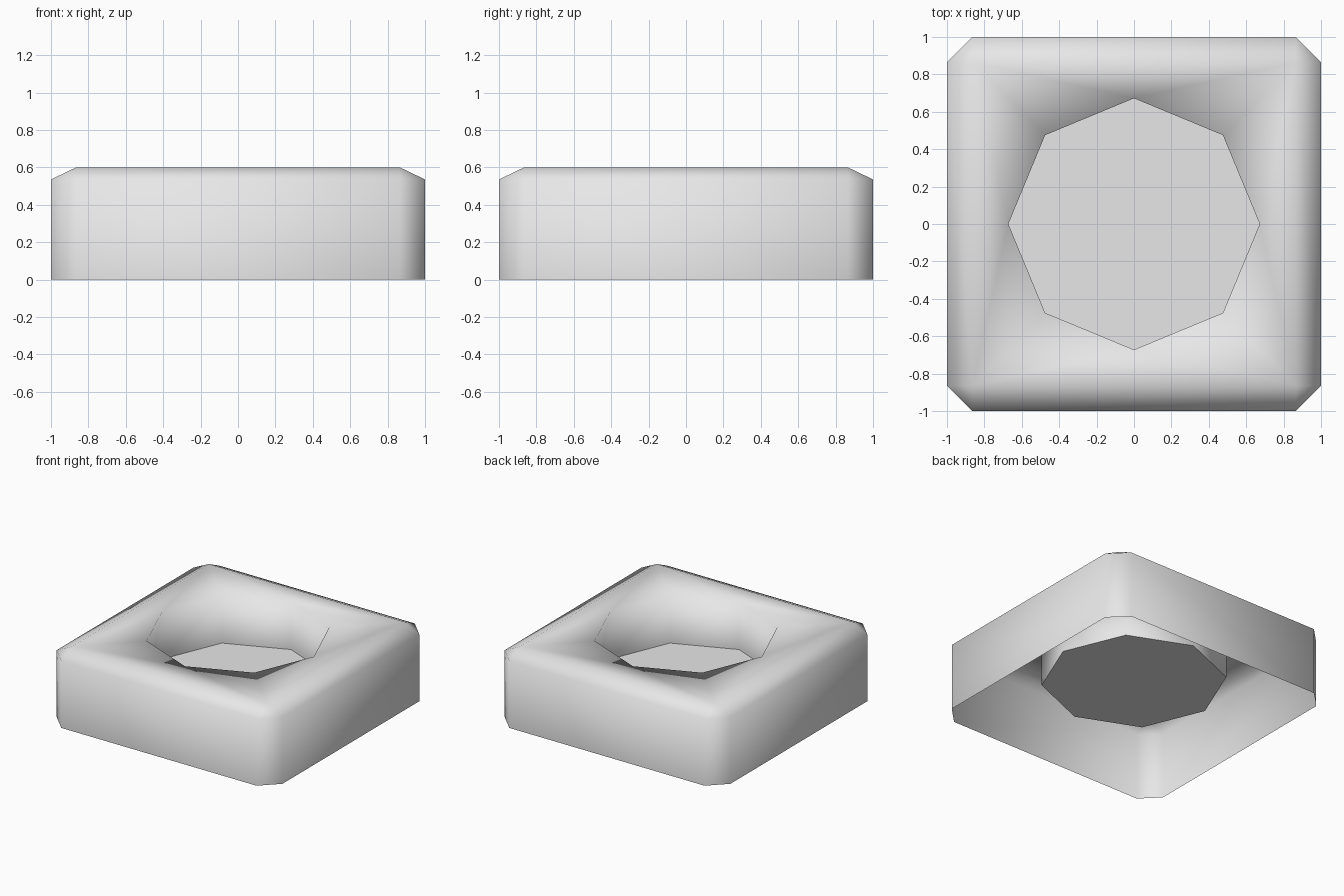
import bpy
import bmesh
from math import cos, sin, pi, atan2
from mathutils import Vector

HEIGHT, BEVEL, DROP = 0.6, 0.135, 0.065   # block height, chamfer width, chamfer drop
RADIUS, FLOOR = 0.672, 0.22               # octagonal recess

if "Cube" in bpy.data.objects:
    bpy.data.objects.remove(bpy.data.objects["Cube"], do_unlink=True)

grey = bpy.data.materials.new("light_grey")
grey.use_nodes = True
colour = (0.8, 0.8, 0.8, 1.0)
grey.diffuse_color = colour
grey.node_tree.nodes["Principled BSDF"].inputs["Base Color"].default_value = colour


def finish(bm, name, smooth):
    for f in bm.faces:
        f.smooth = smooth
    mesh = bpy.data.meshes.new(name)
    bm.to_mesh(mesh)
    bm.free()
    mesh.materials.append(grey)
    obj = bpy.data.objects.new(name, mesh)
    bpy.context.collection.objects.link(obj)
    return obj


def octagon(bm, z):
    return [bm.verts.new((RADIUS * cos(i * pi / 4), RADIUS * sin(i * pi / 4), z))
            for i in range(8)]


# Outer shell: open-bottomed block with chamfered upright and top edges
bm = bmesh.new()
bmesh.ops.create_cube(bm, size=2)
squash = DROP / BEVEL
for v in bm.verts:
    v.co.z = (v.co.z + 1) / 2 * HEIGHT / squash
bottom = [f for f in bm.faces if f.normal.z < -0.9]
bmesh.ops.delete(bm, geom=bottom, context='FACES_ONLY')
edges = [e for e in bm.edges if max(v.co.z for v in e.verts) > 0.1]
bmesh.ops.bevel(bm, geom=edges, offset=BEVEL, offset_type='OFFSET',
                segments=1, profile=0.5, affect='EDGES')
bmesh.ops.scale(bm, vec=Vector((1, 1, squash)), verts=bm.verts)

# Replace the top by a rim around the octagonal opening
bm.normal_update()
top = max(bm.faces, key=lambda f: f.calc_center_median().z)
corners = sorted(top.verts, key=lambda v: atan2(v.co.y, v.co.x) % (2 * pi))
bmesh.ops.delete(bm, geom=[top], context='FACES_ONLY')
rim, base = octagon(bm, HEIGHT), octagon(bm, FLOOR)
for k, c in enumerate(corners):
    a, b, d = rim[2 * k], rim[2 * k + 1], rim[(2 * k + 2) % 8]
    bm.faces.new((a, c, b))
    bm.faces.new((c, d, b))
    bm.faces.new((c, corners[(k + 1) % 4], d))

# Recess walls
for i in range(8):
    j = (i + 1) % 8
    bm.faces.new((rim[i], rim[j], base[j], base[i]))
finish(bm, "block_shell", True)

# Recess floor
bm = bmesh.new()
bm.faces.new(octagon(bm, FLOOR))
finish(bm, "recess_floor", False)
